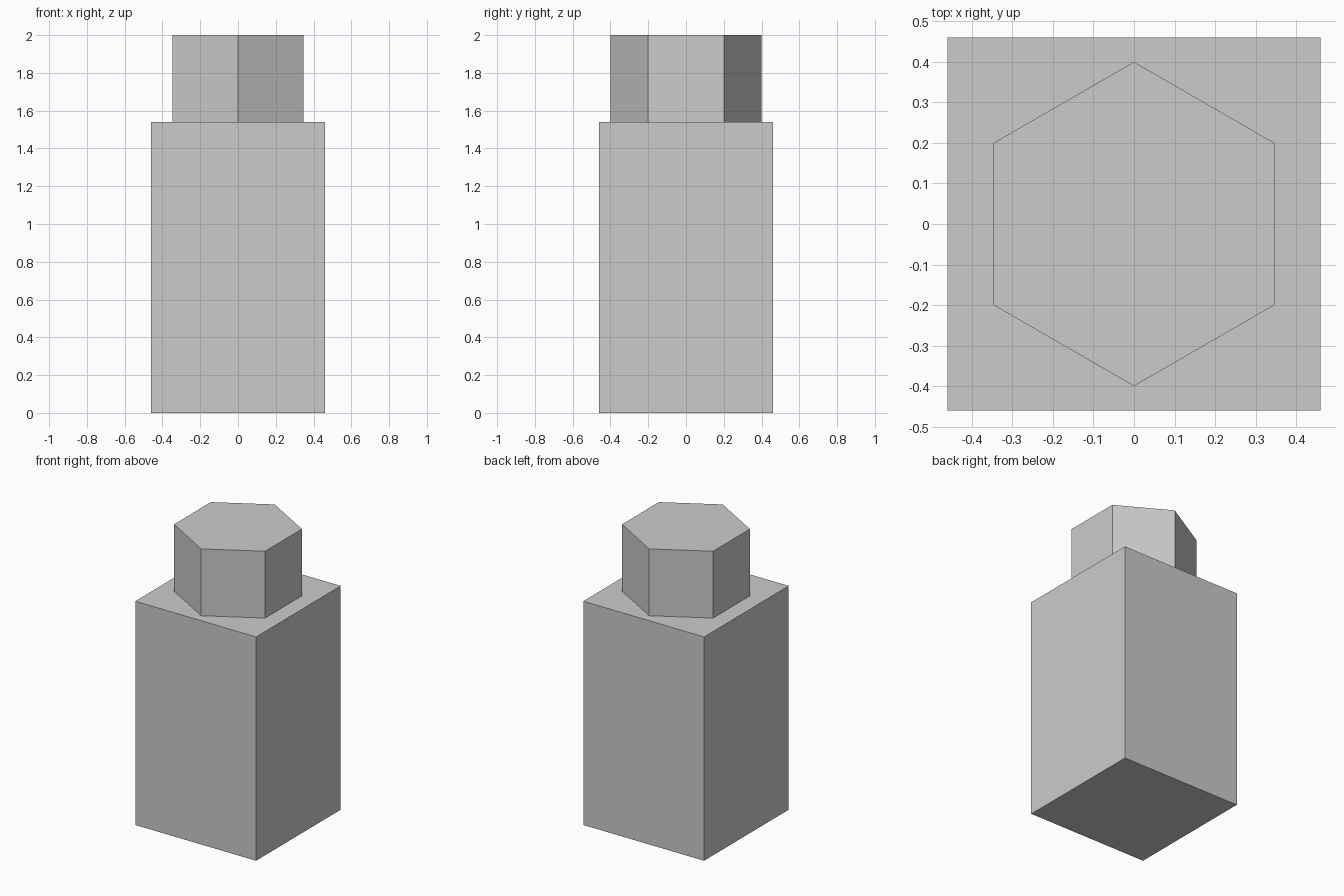
import bpy

if "Cube" in bpy.data.objects:
    bpy.data.objects.remove(bpy.data.objects["Cube"])

BODY_WIDTH = 0.92
BODY_TOP = 1.54
TOTAL_HEIGHT = 2.0
CAP_RADIUS = 0.40

# Square body
bpy.ops.mesh.primitive_cube_add(size=1, location=(0, 0, BODY_TOP / 2))
body = bpy.context.object
body.name = "body"
body.scale = (BODY_WIDTH, BODY_WIDTH, BODY_TOP)
bpy.ops.object.transform_apply(location=False, rotation=False, scale=True)

# Hexagonal cap, corners pointing to front and back
bpy.ops.mesh.primitive_cylinder_add(
    vertices=6,
    radius=CAP_RADIUS,
    depth=TOTAL_HEIGHT - BODY_TOP,
    location=(0, 0, (TOTAL_HEIGHT + BODY_TOP) / 2),
)
bpy.context.object.name = "hex_cap"
